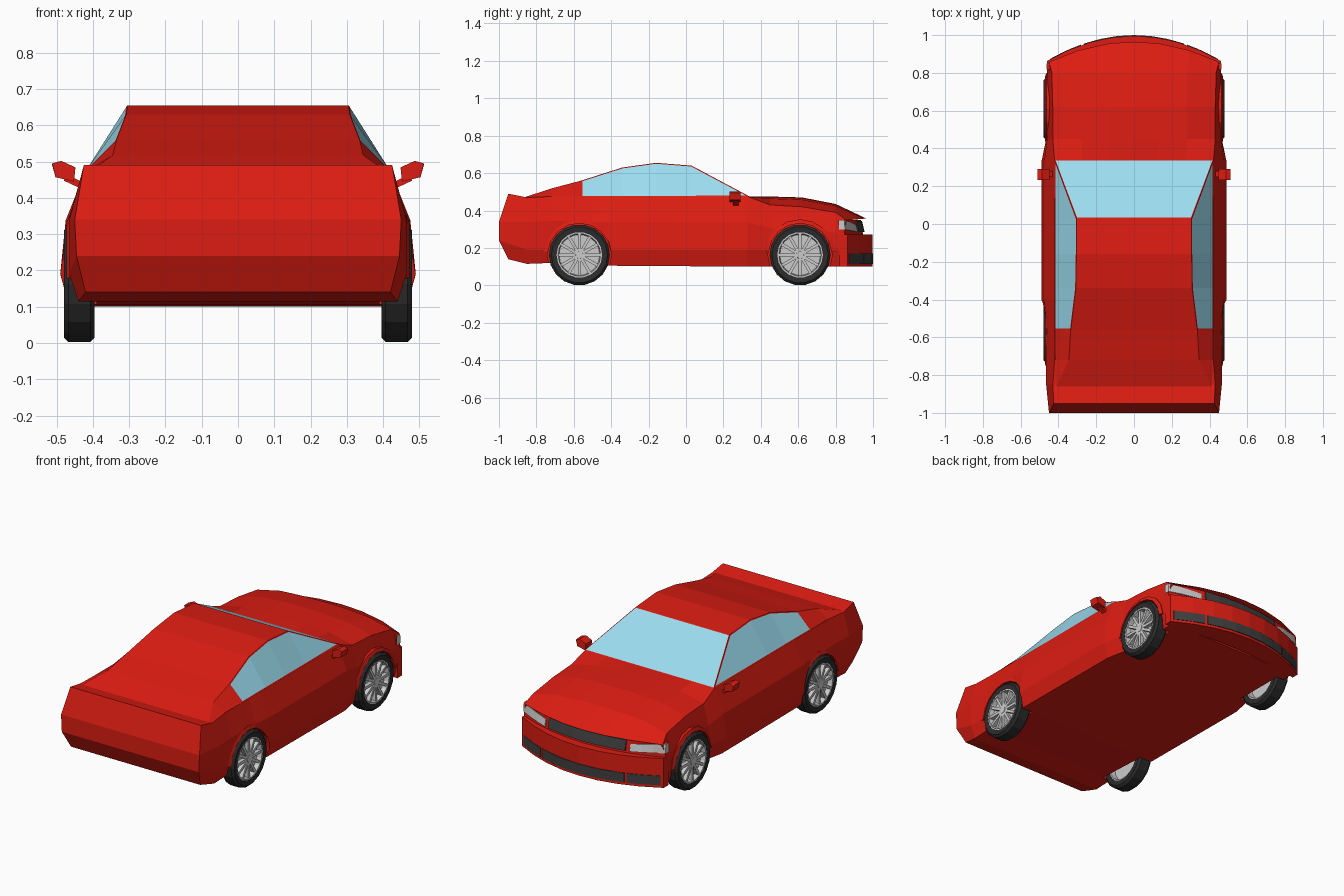
import bpy, bmesh
from math import sin, cos, pi, radians
from mathutils import Matrix

if "Cube" in bpy.data.objects:
    bpy.data.objects.remove(bpy.data.objects["Cube"])


def material(name, rgb):
    m = bpy.data.materials.new(name)
    m.diffuse_color = (*rgb, 1)
    m.use_nodes = True
    m.node_tree.nodes["Principled BSDF"].inputs["Base Color"].default_value = m.diffuse_color
    return m


RED = material("red_paint", (0.72, 0.012, 0.006))
GLASS = material("window_glass", (0.33, 0.72, 0.87))
RUBBER = material("rubber", (0.025, 0.025, 0.025))
DARK = material("dark_trim", (0.05, 0.05, 0.05))


def finish(name, bm, *mats):
    bmesh.ops.recalc_face_normals(bm, faces=bm.faces[:])
    me = bpy.data.meshes.new(name)
    bm.to_mesh(me)
    bm.free()
    for m in mats:
        me.materials.append(m)
    ob = bpy.data.objects.new(name, me)
    bpy.context.collection.objects.link(ob)
    return ob


def loft(rings, wrap=False, strips=0):
    """Bridge closed rings; cap the ends with horizontal strips plus one polygon."""
    bm = bmesh.new()
    v = [[bm.verts.new(p) for p in r] for r in rings]
    n = len(v[0])
    for a, b in zip(v, v[1:] + v[:1] if wrap else v[1:]):
        for i in range(n):
            j = (i + 1) % n
            bm.faces.new((a[i], a[j], b[j], b[i]))
    if not wrap:
        for r in (v[0], v[-1]):
            for i in range(strips):
                bm.faces.new((r[i], r[i + 1], r[-2 - i], r[-1 - i]))
            bm.faces.new(r[strips:n - strips])
    return bm


def bend(x, y):
    """Curve the nose back towards the sides."""
    return y - 0.135 * (x / 0.46) ** 2 * min(max((y - 0.8) / 0.2, 0), 1.2)


# Lower body: y, bottom z, sill x, waist x, shoulder x, shoulder z, centre z
STATIONS = [
    (-0.95, .14, .445, .45, .425, .49, .49),
    (-0.85, .115, .465, .465, .43, .47, .47),
    (-0.72, .12, .465, .465, .42, .475, .475),
    (-0.50, .11, .465, .465, .42, .475, .475),
    (-0.40, .105, .49, .475, .42, .475, .475),
    (0.33, .10, .49, .475, .42, .475, .475),
    (0.45, .10, .465, .46, .43, .43, .475),
    (0.62, .10, .46, .46, .43, .42, .47),
    (0.80, .10, .46, .46, .435, .39, .435),
    (0.93, .10, .46, .46, .45, .348, .357),
]


def body_ring(y, zb, xs, xm, xt, zt, zc):
    tail = y < -0.9
    y_mid = y - 0.05 if tail else y
    y_top = y + 0.035 if y > 0.9 else y
    half = [(xs - 0.025, y, zb), (xs, y_mid, 0.24 if tail else 0.19),
            (xm, y_mid, zb + 0.63 * (zt - zb) if not tail else 0.34), (xt, y_top, zt),
            (xt * 0.65, y_top, zt + (zc - zt) * 0.75),
            (xt * 0.3, y_top, zt + (zc - zt) * 0.95)]
    pts = half + [(0, y_top, zc)] + [(-x, yy, z) for x, yy, z in reversed(half)]
    return [(x, bend(x, yy), z) for x, yy, z in pts]


body = finish("body", loft([body_ring(*s) for s in STATIONS], strips=3), RED)

# Wheel wells cut out of the body
WHEEL_Z, WHEEL_R = 0.163, 0.163
AXLES = (-0.57, 0.61)
for y in AXLES:
    for s in (-1, 1):
        bm = bmesh.new()
        bmesh.ops.create_cone(bm, cap_ends=True, segments=16, radius1=0.172, radius2=0.172, depth=0.22,
                              matrix=Matrix.Translation((s * 0.5, y, WHEEL_Z)) @ Matrix.Rotation(pi / 2, 4, 'Y'))
        cutter = finish("wheel_well_cutter", bm, RED)
        cutter.hide_render = True
        mod = body.modifiers.new("wheel_well", 'BOOLEAN')
        mod.operation, mod.solver, mod.object = 'DIFFERENCE', 'EXACT', cutter
        bpy.context.view_layer.objects.active = body
        bpy.ops.object.modifier_apply(modifier=mod.name)
        bpy.data.objects.remove(cutter)

# Cabin: y, roof half width, roof z, belt z
CABIN = [(0.34, .42, .475, .475), (0.03, .305, .64, .474), (-0.16, .305, .655, .474),
         (-0.34, .308, .63, .474), (-0.56, .335, .56, .474), (-0.72, .345, .518, .473),
         (-0.86, .41, .472, .465)]
bm = loft([[(-.42, y, b), (-x, y, z), (x, y, z), (.42, y, b)] for y, x, z, b in CABIN])
bmesh.ops.remove_doubles(bm, verts=bm.verts[:], dist=0.0005)
bmesh.ops.recalc_face_normals(bm, faces=bm.faces[:])
bm.normal_update()
screen = [f for f in bm.faces if f.calc_center_median().y > 0.1 and abs(f.normal.x) < 0.1 and f.normal.z > 0.3]
sides = [f for f in bm.faces if abs(f.normal.x) > 0.4 and f.calc_center_median().y > -0.5]
bmesh.ops.inset_individual(bm, faces=screen, thickness=0.006)
bmesh.ops.inset_region(bm, faces=sides, thickness=0.006, use_even_offset=True)
for f in screen + sides:
    f.material_index = 1
finish("cabin", bm, RED, GLASS)


def band(name, x0, x1, low, high, y, mat=None, rake=0.0, depth=0.1, n=6):
    """Solid strip following the nose curve; low/high are z at its two ends."""
    rings = []
    for i in range(n + 1):
        t = i / n
        x = x0 + (x1 - x0) * t
        a, b = low[0] + (low[1] - low[0]) * t, high[0] + (high[1] - high[0]) * t
        rings.append([(x, bend(x, yy), z) for yy, z in
                      ((y, a), (y - rake, b), (y - depth, b), (y - depth, a))])
    return finish(name, loft(rings), *([mat] if mat else []))


# Front bumper, grilles and headlights
band("front_bumper", -.46, .46, (.1, .1), (.272, .272), 0.996, RED, depth=0.13, n=8)
band("headlight_surround", -.46, .46, (.26, .26), (.35, .35), 0.948, RED, rake=0.012, n=8)
band("upper_grille", -.25, .25, (.285, .285), (.345, .345), 0.955, DARK, rake=0.014)
band("lower_grille", -.265, .265, (.115, .115), (.17, .17), 1.0, DARK)
for s in (-1, 1):
    band("headlight", s * .275, s * .462, (.285, .298), (.325, .35), 0.957, None, rake=0.014, n=3)
    band("lower_side_grille", s * .28, s * .445, (.115, .115), (.17, .17), 1.0, DARK, n=3)


def revolve(profile, n):
    """Turn an (radius, x) outline around the x axis."""
    return loft([[(x, r * cos(2 * pi * i / n), r * sin(2 * pi * i / n)) for r, x in profile]
                 for i in range(n)], wrap=True)


# Wheels and arch lips
TYRE = [(.122, -.042), (.15, -.042), (WHEEL_R, -.03), (WHEEL_R, .03), (.15, .043), (.122, .04)]
RIM = [(.124, -.038), (.124, .039), (.114, .039), (.109, .012), (.01, .012), (.01, -.005), (.109, -.005),
       (.114, -.038)]
for y in AXLES:
    for s in (-1, 1):
        tyre = finish("tyre", revolve(TYRE, 18), RUBBER)
        bm = revolve(RIM, 18)
        for i in range(12):
            bmesh.ops.create_cube(bm, size=1, matrix=Matrix.Rotation(2 * pi * i / 12, 4, 'X')
                                  @ Matrix.Translation((.023, 0, .064)) @ Matrix.Diagonal((.022, .016, .1, 1)))
        bmesh.ops.create_cone(bm, cap_ends=True, segments=12, radius1=.026, radius2=.02, depth=.034,
                              matrix=Matrix.Translation((.02, 0, 0)) @ Matrix.Rotation(pi / 2, 4, 'Y'))
        rim = finish("wheel_rim", bm)
        for ob in (tyre, rim):
            ob.location = (s * 0.437, y, WHEEL_Z)
            ob.rotation_euler.z = 0 if s > 0 else pi
        rings = []
        for i in range(9):
            a = radians(5 + 170 * i / 8)
            rings.append([(s * x, y + r * cos(a), WHEEL_Z + r * sin(a))
                          for r, x in ((.169, .43), (.169, .472), (.19, .464), (.19, .43))])
        finish("wheel_arch", loft(rings), RED)

# Door mirrors on short stalks
for s in (-1, 1):
    bm = loft([[(s * x, 0.26 + d * k, z) for x, z in ((.452, .445), (.503, .457), (.512, .495 if k > .9 else .49),
                                                     (.487, .502), (.448, .484))]
               for d, k in ((-.028, 1), (.012, 1), (.034, .9))])
    finish("mirror", bm, RED)
    bm = bmesh.new()
    bmesh.ops.create_cube(bm, size=1, matrix=Matrix.Translation((s * .449, .265, .443))
                          @ Matrix.Rotation(s * radians(-25), 4, 'Y') @ Matrix.Diagonal((.06, .03, .018, 1)))
    finish("mirror_stalk", bm, RED)
